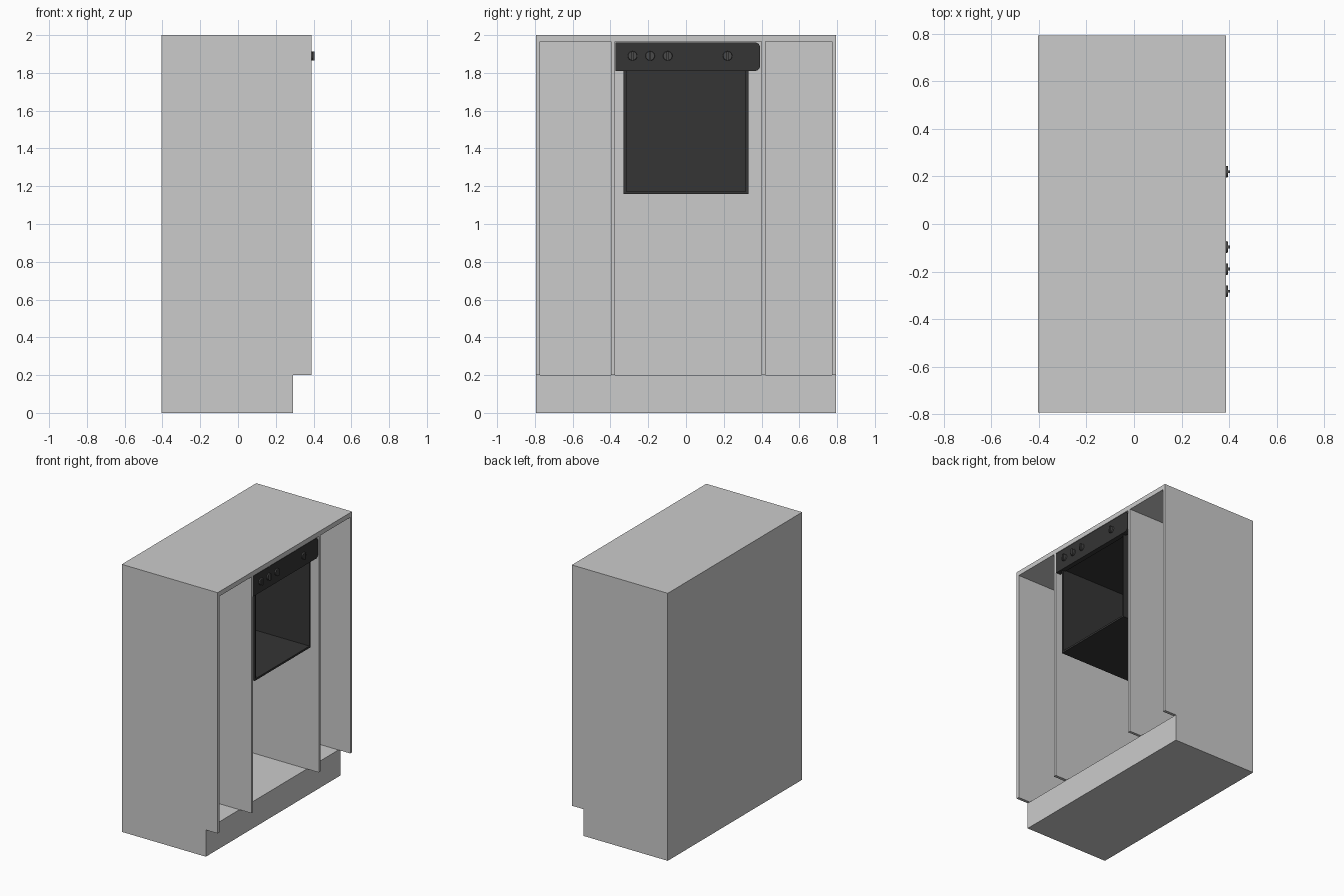
import bpy, bmesh, math
from mathutils import Matrix

if "Cube" in bpy.data.objects:
    bpy.data.objects.remove(bpy.data.objects["Cube"])


def material(name, rgb):
    m = bpy.data.materials.new(name)
    m.diffuse_color = (*rgb, 1)
    m.use_nodes = True
    m.node_tree.nodes["Principled BSDF"].inputs["Base Color"].default_value = m.diffuse_color
    return m


DARK = material("dark_enamel", (0.035, 0.035, 0.035))
KNOB = material("knob_grey", (0.07, 0.07, 0.07))


def finish(name, bm, mat=None):
    bmesh.ops.recalc_face_normals(bm, faces=bm.faces)
    me = bpy.data.meshes.new(name)
    bm.to_mesh(me)
    bm.free()
    ob = bpy.data.objects.new(name, me)
    bpy.context.collection.objects.link(ob)
    if mat:
        me.materials.append(mat)
    return ob


def box(name, x, y, z, mat=None):
    bm = bmesh.new()
    bmesh.ops.create_cube(bm, size=1)
    for v in bm.verts:
        for i, (a, b) in enumerate((x, y, z)):
            v.co[i] = a if v.co[i] < 0 else b
    return finish(name, bm, mat)


# Cabinet carcass
BACK, FRONT, KICK = -0.405, 0.388, 0.29
W, T = 0.794, 0.022
box("toe_kick_base", (BACK, KICK), (-W, W), (0, 0.2))
box("back_panel", (BACK, BACK + T), (-W, W), (0.2, 2.0))
box("top_panel", (BACK + T, FRONT), (-W, W), (1.965, 2.0))
for name, y0, y1 in (("left_side", -W, -W + T), ("left_divider", -0.397, -0.375),
                     ("right_divider", 0.4, 0.42), ("right_side", W - T, W)):
    box(name, (BACK + T, FRONT), (y0, y1), (0.2, 1.965))

# Oven shell: box open at the front, with wall thickness
bm = bmesh.new()
bmesh.ops.create_cube(bm, size=1)
for v in bm.verts:
    v.co.x = -0.3 if v.co.x < 0 else 0.37
    v.co.y *= 0.66
    v.co.z = 1.158 if v.co.z < 0 else 1.83
bm.normal_update()
bmesh.ops.delete(bm, geom=[f for f in bm.faces if f.normal.x > 0.5], context='FACES')
oven = finish("oven_shell", bm, DARK)
solid = oven.modifiers.new("walls", 'SOLIDIFY')
solid.thickness = 0.02
solid.offset = -1

# Control panel with rounded right-hand corners
bm = bmesh.new()
y0, y1, z0, z1, r = -0.373, 0.393, 1.81, 1.962, 0.03
pts = [(y0, z1), (y0, z0)]
for cz, start in ((z0 + r, -90), (z1 - r, 0)):
    for k in range(7):
        a = math.radians(start + 15 * k)
        pts.append((y1 - r + r * math.cos(a), cz + r * math.sin(a)))
face = bm.faces.new([bm.verts.new((0.35, y, z)) for y, z in pts])
ext = bmesh.ops.extrude_face_region(bm, geom=[face])
bmesh.ops.translate(bm, vec=(0.037, 0, 0),
                    verts=[v for v in ext["geom"] if isinstance(v, bmesh.types.BMVert)])
finish("control_panel", bm, DARK)

# Knobs: round base with a vertical grip bar
for i, y in enumerate((-0.283, -0.19, -0.097, 0.22)):
    bm = bmesh.new()
    bmesh.ops.create_cone(bm, cap_ends=True, segments=24, radius1=0.025, radius2=0.023,
                          depth=0.008,
                          matrix=Matrix.Translation((0.391, y, 1.89)) @ Matrix.Rotation(math.pi / 2, 4, 'Y'))
    finish(f"knob_base_{i}", bm, KNOB)
    box(f"knob_grip_{i}", (0.39, 0.405), (y - 0.006, y + 0.006), (1.866, 1.914), KNOB)
